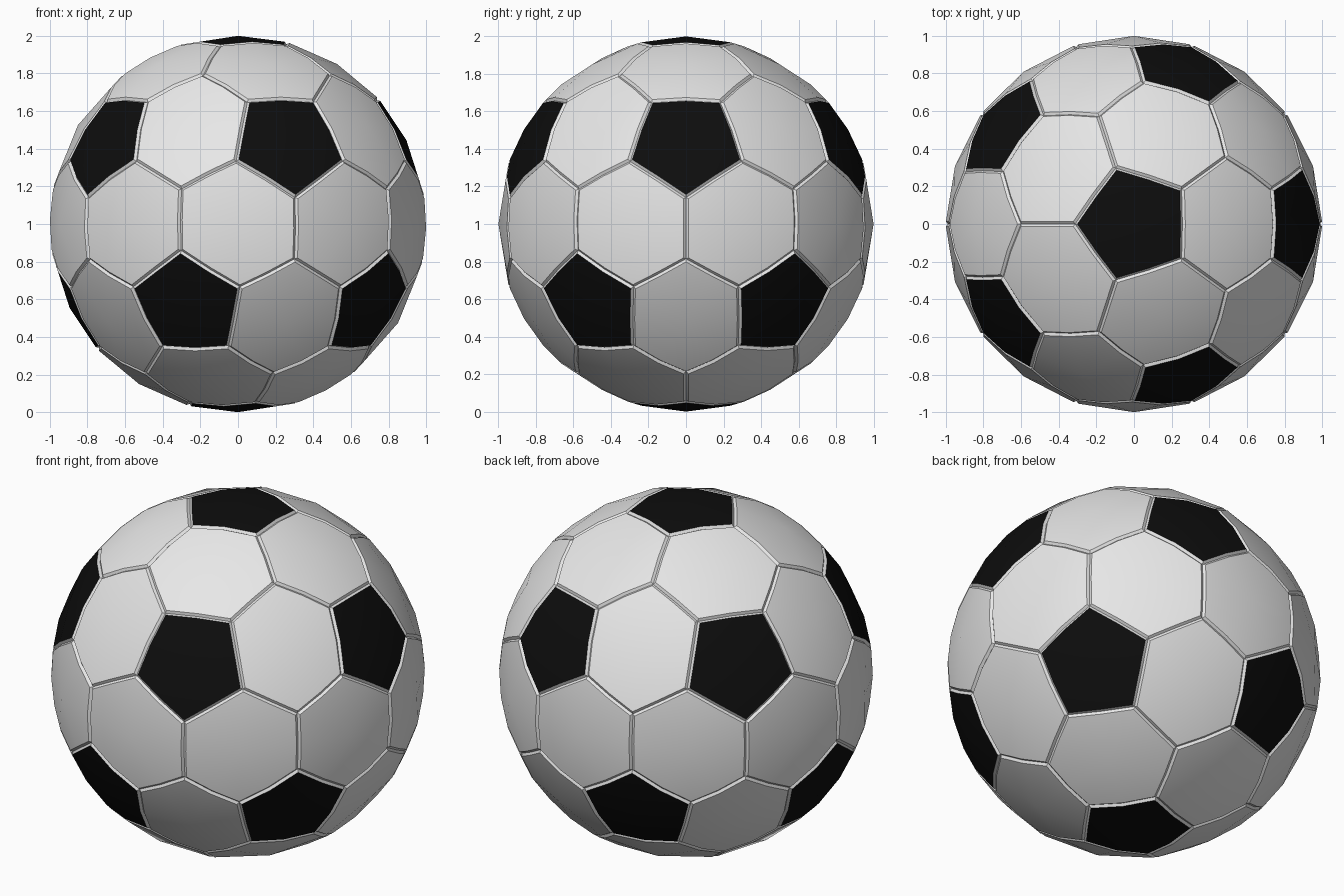
import bpy, bmesh, math
from mathutils import Vector
from itertools import combinations

if "Cube" in bpy.data.objects:
    bpy.data.objects.remove(bpy.data.objects["Cube"])

SEAM_R, SEAM_W = 0.989, 0.013     # seam bottom radius, half width
CORNER = math.asin(0.316)         # angle from pentagon centre to its corners


def material(name, c):
    m = bpy.data.materials.new(name)
    m.diffuse_color = (c, c, c, 1)
    m.use_nodes = True
    m.node_tree.nodes["Principled BSDF"].inputs["Base Color"].default_value = m.diffuse_color
    return m


# directions of the twelve black panels (poles plus two rings of five)
pent = [Vector((0, 0, 1))]
for k in range(5):
    a = math.radians(72 * k)
    pent.append(Vector((2 * math.cos(a), 2 * math.sin(a), 1)).normalized())
pent += [-p for p in pent]


def near(a, b):
    return abs(a.dot(b) - 1 / math.sqrt(5)) < 0.01


# points where three white panels meet
tri = [(a + b + c).normalized() for a, b, c in combinations(pent, 3)
       if near(a, b) and near(b, c) and near(a, c)]


def corner(p, t):
    side = (t - p * t.dot(p)).normalized()
    return p * math.cos(CORNER) + side * math.sin(CORNER)


bm = bmesh.new()


def with_mids(pts):
    out = []
    for i, p in enumerate(pts):
        out += [p, (p + pts[(i + 1) % len(pts)]).normalized()]
    return out


def panel(centre, pts, mat):
    # order the corners counter-clockwise seen from outside
    u = centre.orthogonal().normalized()
    v = centre.cross(u)
    pts = sorted(pts, key=lambda p: math.atan2(p.dot(v), p.dot(u)))
    n = len(pts)
    norms = [pts[i].cross(pts[(i + 1) % n]).normalized() for i in range(n)]
    inner = []
    for i in range(n):
        a, b = norms[i - 1], norms[i]
        inner.append((pts[i] + (a + b) * SEAM_W / (1 + a.dot(b))).normalized())
    low = [bm.verts.new(p * SEAM_R) for p in with_mids(pts)]
    top = [bm.verts.new(p) for p in with_mids(inner)]
    mid = bm.verts.new(centre)
    m = 2 * n
    for i in range(m):            # sloping seam wall
        j = (i + 1) % m
        bm.faces.new((low[i], low[j], top[j], top[i]))
    for i in range(0, m, 2):      # panel surface
        f = bm.faces.new((mid, top[i - 1], top[i], top[i + 1]))
        f.material_index = mat


# black pentagons
for p in pent:
    panel(p, [corner(p, t) for t in tri if t.dot(p) > 0.7], 1)

# white hexagons between neighbouring pentagons
for a, b in combinations(pent, 2):
    if near(a, b):
        ts = [t for t in tri if t.dot(a) > 0.7 and t.dot(b) > 0.7]
        panel((a + b).normalized(),
              ts + [corner(p, t) for p in (a, b) for t in ts], 0)

bmesh.ops.remove_doubles(bm, verts=bm.verts, dist=0.0005)
bmesh.ops.translate(bm, verts=bm.verts, vec=(0, 0, 1))

mesh = bpy.data.meshes.new("ball")
bm.to_mesh(mesh)
bm.free()
mesh.materials.append(material("white", 0.8))
mesh.materials.append(material("black", 0.004))
ball = bpy.data.objects.new("ball", mesh)
bpy.context.collection.objects.link(ball)
bpy.context.view_layer.objects.active = ball
ball.select_set(True)
bpy.ops.object.shade_smooth_by_angle(angle=math.radians(25))
